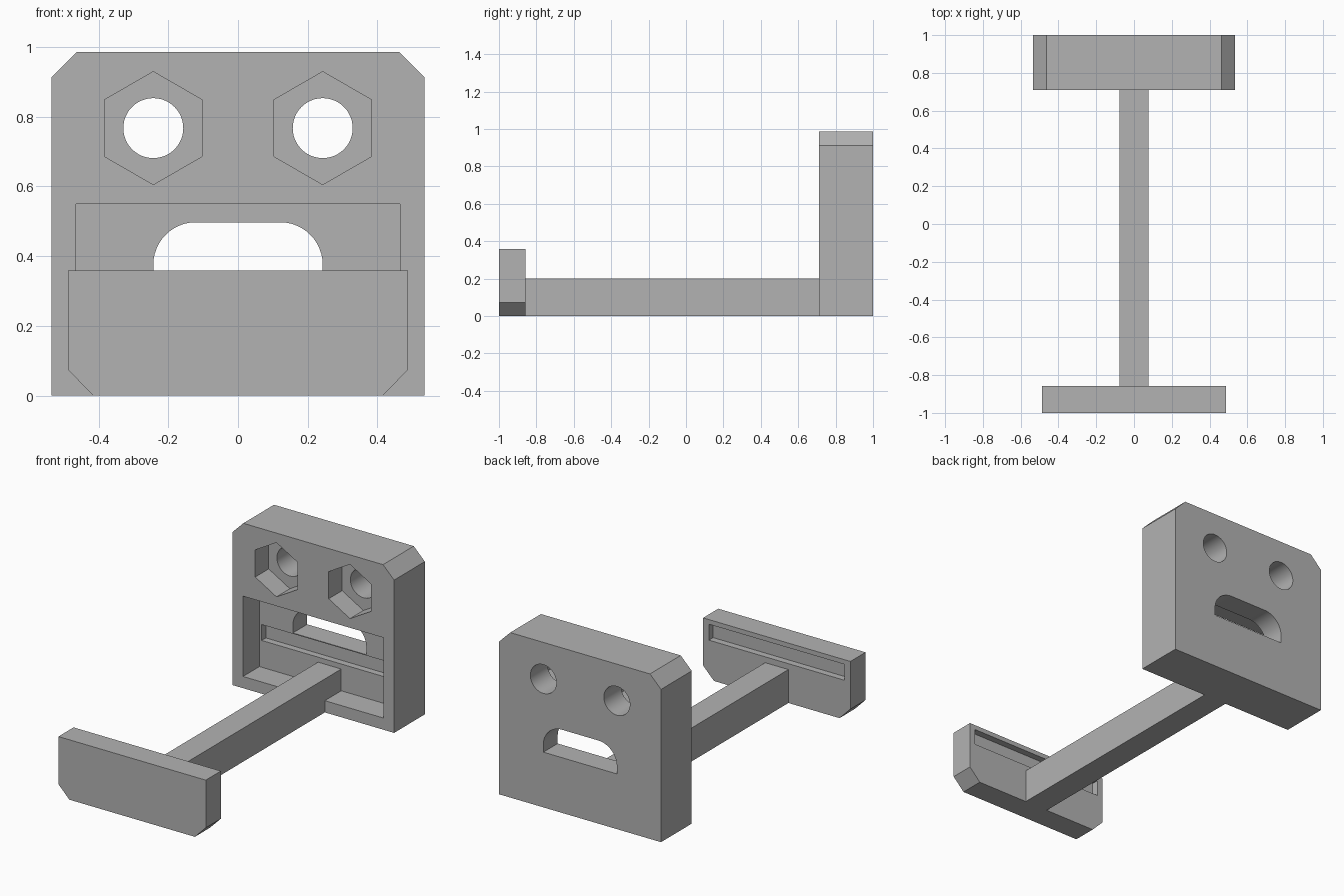
import bpy
import bmesh
from math import pi, sin, cos

cube = bpy.data.objects.get("Cube")
if cube:
    bpy.data.objects.remove(cube, do_unlink=True)

grey = bpy.data.materials.new("plain grey")
grey.use_nodes = True
colour = (0.45, 0.45, 0.45, 1)
grey.diffuse_color = colour
grey.node_tree.nodes["Principled BSDF"].inputs["Base Color"].default_value = colour

BACK, FRONT = 0.71, -0.857      # inner faces of the two plates
FLOOR = BACK + 0.155            # floor of the wide pocket


def prism(name, outline, y0, y1):
    """Extrude an (x, z) outline along y."""
    bm = bmesh.new()
    face = bm.faces.new([bm.verts.new((x, y0, z)) for x, z in outline])
    moved = bmesh.ops.extrude_face_region(bm, geom=[face])["geom"]
    verts = [v for v in moved if isinstance(v, bmesh.types.BMVert)]
    bmesh.ops.translate(bm, verts=verts, vec=(0, y1 - y0, 0))
    bmesh.ops.recalc_face_normals(bm, faces=bm.faces)
    mesh = bpy.data.meshes.new(name)
    bm.to_mesh(mesh)
    bm.free()
    mesh.materials.append(grey)
    obj = bpy.data.objects.new(name, mesh)
    bpy.context.collection.objects.link(obj)
    return obj


def rect(half, z0, z1):
    return [(-half, z0), (half, z0), (half, z1), (-half, z1)]


def ring(cx, cz, radius, sides, start=0.0, sweep=2 * pi, closed=True):
    steps = sides if closed else sides - 1
    return [(cx + radius * cos(start + sweep * i / steps),
             cz + radius * sin(start + sweep * i / steps)) for i in range(sides)]


def cut(target, cutter):
    """Subtract a cutter, apply the result and discard the cutter."""
    cutter.hide_render = True
    mod = target.modifiers.new("cut", "BOOLEAN")
    mod.operation = "DIFFERENCE"
    mod.solver = "EXACT"
    mod.object = cutter
    bpy.context.view_layer.objects.active = target
    bpy.ops.object.modifier_apply(modifier=mod.name)
    bpy.data.objects.remove(cutter, do_unlink=True)


# Back plate with chamfered top corners
back_plate = prism("back_plate", [
    (-0.535, 0), (0.535, 0), (0.535, 0.913), (0.462, 0.986),
    (-0.462, 0.986), (-0.535, 0.913)], BACK, 1)

# Wide pocket and the shallow slot in its floor
cut(back_plate, prism("pocket_cutter", rect(0.464, 0.07, 0.55), BACK - 0.1, FLOOR))
cut(back_plate, prism("slot_cutter", rect(0.449, 0.23, 0.325), FLOOR - 0.05, FLOOR + 0.04))

# Through opening with rounded top corners
opening = [(-0.243, 0.33), (0.243, 0.33)]
opening += ring(0.121, 0.375, 0.122, 13, 0, pi / 2, False)
opening += ring(-0.121, 0.375, 0.122, 13, pi / 2, pi / 2, False)
cut(back_plate, prism("opening_cutter", opening, FLOOR - 0.05, 1.1))

# Bolt holes with hexagonal nut recesses
for side in (-1, 1):
    x = side * 0.243
    cut(back_plate, prism("nut_cutter", ring(x, 0.767, 0.162, 6, pi / 2),
                          BACK - 0.1, BACK + 0.127))
    cut(back_plate, prism("bolt_cutter", ring(x, 0.767, 0.086, 48), BACK - 0.1, 1.1))

# Front plate with chamfered bottom corners and a slot on its inner face
front_plate = prism("front_plate", [
    (-0.415, 0), (0.415, 0), (0.487, 0.073), (0.487, 0.358),
    (-0.487, 0.358), (-0.487, 0.073)], -1, FRONT)
cut(front_plate, prism("slot_cutter", rect(0.449, 0.235, 0.33), FRONT - 0.04, FRONT + 0.1))

# Beam joining the plates, running to the pocket floor
beam = prism("connecting_beam", rect(0.077, 0, 0.2), FRONT, FLOOR)

# Smooth the round walls, keep the corners sharp
bpy.ops.object.select_all(action="DESELECT")
for part in (back_plate, front_plate, beam):
    part.select_set(True)
bpy.context.view_layer.objects.active = back_plate
bpy.ops.object.shade_smooth_by_angle(angle=pi / 6)
